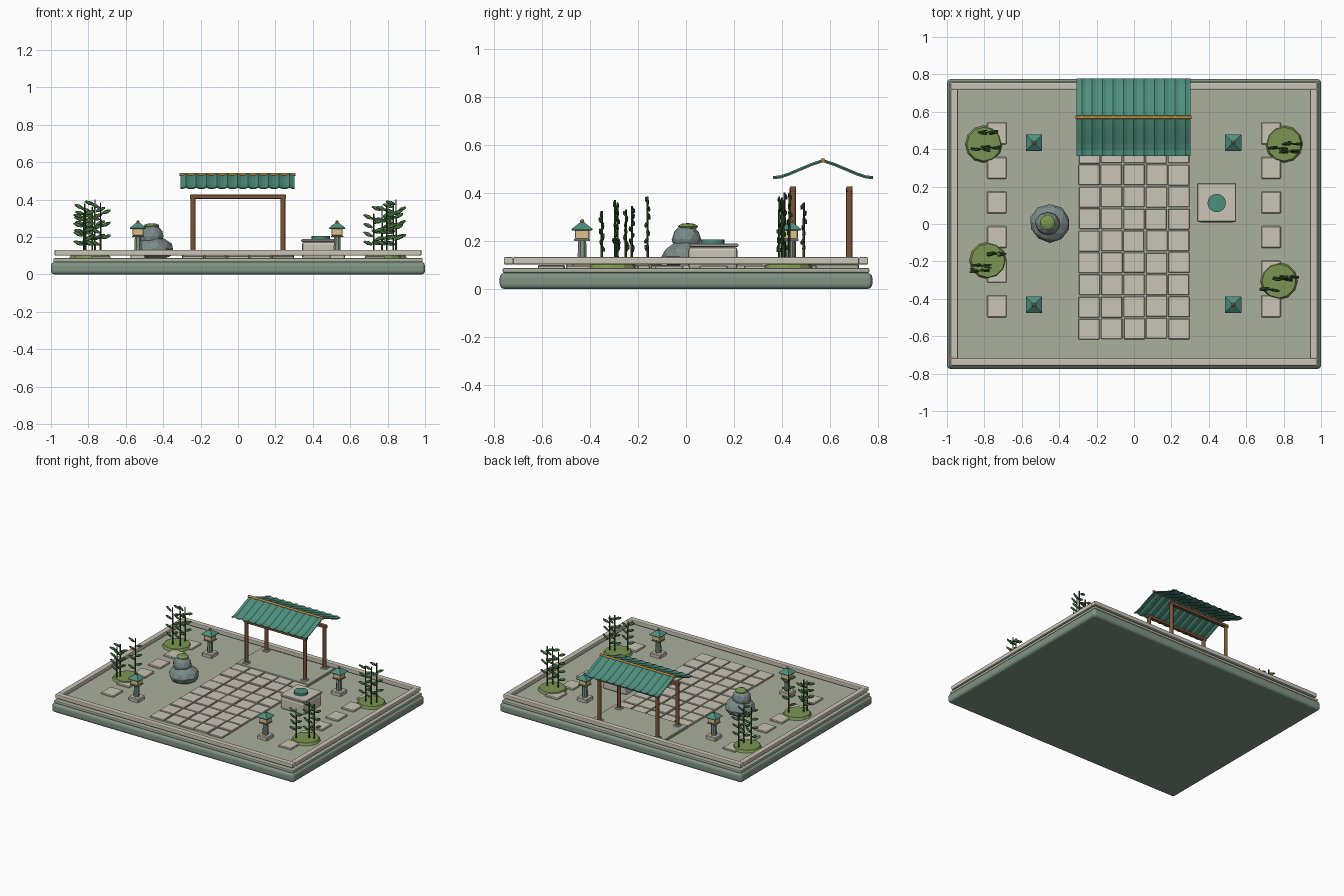
import bpy, bmesh, math, random
from mathutils import Matrix, Vector

if "Cube" in bpy.data.objects:
    bpy.data.objects.remove(bpy.data.objects["Cube"])

random.seed(4)


def mat(name, hexcol):
    m = bpy.data.materials.new(name)
    m.diffuse_color = [(int(hexcol[i:i + 2], 16) / 255) ** 2.2 for i in (0, 2, 4)] + [1]
    m.use_nodes = True
    m.node_tree.nodes["Principled BSDF"].inputs["Base Color"].default_value = m.diffuse_color
    return m


STONE = mat("pale_stone", "c8c3b3")
BASE = mat("green_stone", "7f9484")
GROUND = mat("gravel", "a9ae9b")
ROCK = mat("rock", "7a8a86")
TEAL = mat("teal_tile", "4f8f7d")
WOOD = mat("wood", "7a553a")
GOLD = mat("gold_wood", "b58640")
GLOW = mat("lantern_paper", "dfc08a")
MOSS = mat("moss", "7a9453")
LEAF = mat("leaf", "456f3e")
STEM = mat("stem", "3d5a35")


def finish(name, bm, material, bevel=0, segs=2, smooth=False):
    bmesh.ops.recalc_face_normals(bm, faces=bm.faces)
    me = bpy.data.meshes.new(name)
    bm.to_mesh(me)
    bm.free()
    me.materials.append(material)
    ob = bpy.data.objects.new(name, me)
    bpy.context.collection.objects.link(ob)
    if bevel:
        mod = ob.modifiers.new("bevel", "BEVEL")
        mod.width, mod.segments = bevel, segs
    if smooth:
        bpy.ops.object.select_all(action='DESELECT')
        bpy.context.view_layer.objects.active = ob
        ob.select_set(True)
        bpy.ops.object.shade_smooth_by_angle(angle=math.radians(40))
    return ob


def box(name, x, y, z0, z1, sx, sy, material, bevel=0, segs=2):
    bm = bmesh.new()
    bmesh.ops.create_cube(bm, size=1, matrix=Matrix.Translation((x, y, (z0 + z1) / 2))
                          @ Matrix.Diagonal((sx, sy, z1 - z0, 1)))
    return finish(name, bm, material, bevel, segs)


def cone(name, x, y, z0, z1, r0, r1, n, material, spin=0, smooth=False):
    bm = bmesh.new()
    bmesh.ops.create_cone(bm, cap_ends=True, segments=n, radius1=r0, radius2=r1, depth=z1 - z0,
                          matrix=Matrix.Translation((x, y, (z0 + z1) / 2)) @ Matrix.Rotation(spin, 4, 'Z'))
    return finish(name, bm, material, smooth=smooth)


def rod_x(name, x0, x1, y, z, r, material):
    bm = bmesh.new()
    bmesh.ops.create_cone(bm, cap_ends=True, segments=10, radius1=r, radius2=r, depth=x1 - x0,
                          matrix=Matrix.Translation(((x0 + x1) / 2, y, z)) @ Matrix.Rotation(math.pi / 2, 4, 'Y'))
    return finish(name, bm, material, smooth=True)


def rock(name, loc, size, material, jitter=0.0, sub=2):
    bm = bmesh.new()
    bmesh.ops.create_icosphere(bm, subdivisions=sub, radius=1)
    for v in bm.verts:
        v.co *= 1 + random.uniform(-jitter, jitter)
        v.co = Vector(a * b + c for a, b, c in zip(v.co, size, loc))
    return finish(name, bm, material)


# Base, gravel bed and raised border
G = 0.087
box("base_slab", 0, 0, 0, 0.066, 2, 1.55, BASE, 0.02, 3)
box("gravel_bed", 0, 0, 0.066, G, 1.975, 1.525, GROUND, 0.006)
for s in (-1, 1):
    box("border_long", 0, s * 0.738, 0.101, 0.132, 1.96, 0.04, STONE, 0.006)
    box("border_short", s * 0.961, 0, 0.101, 0.132, 0.04, 1.44, STONE, 0.006)

# Central paving
for i in range(5):
    for j in range(9):
        box("paving_slab", -0.24 + i * 0.12 + random.uniform(-.002, .002),
            -0.56 + j * 0.1175 + random.uniform(-.002, .002), G - 0.005,
            0.099 + random.uniform(-.002, .002), 0.113, 0.11, STONE, 0.003, 1)

# Stepping stones on both sides
for s in (-1, 1):
    for j in range(6):
        box("stepping_stone", s * 0.733, -0.44 + j * 0.185, G - 0.005, 0.098, 0.105, 0.118, STONE, 0.005, 1)

# Gate: platform, posts, beams
box("gate_platform", 0, 0.56, G - 0.005, 0.104, 0.6, 0.32, GROUND, 0.004, 1)
for y in (0.445, 0.68):
    for s in (-1, 1):
        cone("gate_post", s * 0.24, y, 0.1, 0.42, 0.0135, 0.0135, 12, WOOD, smooth=True)
        box("post_foot", s * 0.24, y, 0.1, 0.112, 0.042, 0.042, STONE, 0.003, 1)
    box("gate_beam", 0, y, 0.405, 0.427, 0.515, 0.026, WOOD, 0.004)

# Gate roof: curved profile swept along x with rounded tile ribs
half = [(0, 0.530), (0.05, 0.513), (0.10, 0.492), (0.14, 0.475), (0.175, 0.463), (0.207, 0.459)]
prof = [(0.57 - d, z) for d, z in reversed(half)] + [(0.57 + d, z) for d, z in half[1:]]
bm = bmesh.new()
ribs, per = 11, 6
rows = []
for i in range(ribs * per + 1):
    t = i / (ribs * per)
    lift = 0.007 * max(0, math.cos(2 * math.pi * (t * ribs - 0.5)))
    rows.append([bm.verts.new((-0.307 + 0.61 * t, y, z + lift)) for y, z in prof])
for a, b in zip(rows, rows[1:]):
    for k in range(len(prof) - 1):
        bm.faces.new((a[k], b[k], b[k + 1], a[k + 1]))
roof = finish("gate_roof", bm, TEAL)
sol = roof.modifiers.new("thickness", "SOLIDIFY")
sol.thickness, sol.offset = 0.006, 0
rod_x("roof_ridge", -0.313, 0.308, 0.57, 0.535, 0.009, GOLD)

# Lanterns
for x in (-0.535, 0.53):
    for y in (-0.432, 0.435):
        box("lantern_foot", x, y, G - 0.005, 0.113, 0.082, 0.082, STONE, 0.005, 1)
        cone("lantern_post", x, y, 0.11, 0.205, 0.021, 0.018, 8, BASE, math.pi / 8)
        box("lantern_tray", x, y, 0.2, 0.207, 0.066, 0.066, BASE)
        box("lantern_box", x, y, 0.207, 0.245, 0.06, 0.06, GLOW, 0.003, 1)
        box("lantern_eave", x, y, 0.244, 0.25, 0.087, 0.087, TEAL, 0.002, 1)
        cone("lantern_roof", x, y, 0.25, 0.276, 0.061, 0.014, 4, TEAL, math.pi / 4)
        rock("lantern_finial", (x, y, 0.281), (0.009, 0.009, 0.009), GOLD)

# Stacked boulders with moss cap
rock("boulder_lower", (-0.45, 0.003, 0.135), (0.107, 0.102, 0.065), ROCK, 0.03)
rock("boulder_upper", (-0.462, 0.003, 0.205), (0.066, 0.062, 0.063), ROCK, 0.03)
rock("boulder_moss", (-0.462, 0.008, 0.259), (0.042, 0.042, 0.015), MOSS, 0.03)

# Water basin
box("basin_block", 0.442, 0.112, G - 0.005, 0.175, 0.2, 0.206, STONE, 0.015, 2)
box("basin_lid", 0.442, 0.115, 0.175, 0.189, 0.208, 0.206, STONE, 0.004, 1)
cone("basin_bowl", 0.442, 0.112, 0.188, 0.205, 0.049, 0.049, 16, TEAL, smooth=True)

# Bamboo clumps: moss mound centre, then stems (x, y, top)
clumps = [
    ((-0.803, 0.427), [(-0.78, 0.49, 0.36), (-0.82, 0.40, 0.38), (-0.765, 0.41, 0.40)]),
    ((-0.781, -0.195), [(-0.735, -0.16, 0.385), (-0.815, -0.225, 0.345), (-0.825, -0.25, 0.33)]),
    ((0.803, 0.427), [(0.845, 0.43, 0.40), (0.77, 0.405, 0.37), (0.83, 0.388, 0.385)]),
    ((0.775, -0.305), [(0.795, -0.295, 0.37), (0.725, -0.35, 0.325), (0.83, -0.285, 0.36)]),
]
for (cx, cy), stems in clumps:
    cone("moss_mound", cx, cy, G - 0.005, 0.105, 0.102, 0.09, 12, MOSS)
    for x, y, top in stems:
        cone("bamboo_stem", x, y, 0.095, top, 0.0055, 0.004, 6, STEM)
        # Alternating leaves, flattened and tilted up and outwards
        bm = bmesh.new()
        n = 7
        for k in range(n):
            side = 1 if k % 2 else -1
            z = 0.16 + (top - 0.185) * k / (n - 1)
            rot = (Matrix.Rotation(side * random.uniform(-0.3, 0.3), 4, 'Z')
                   @ Matrix.Rotation(-side * random.uniform(0.25, 0.5), 4, 'Y'))
            bmesh.ops.create_icosphere(
                bm, subdivisions=1, radius=1,
                matrix=Matrix.Translation((x + side * 0.029, y + random.uniform(-.006, .006), z + 0.008))
                @ rot @ Matrix.Diagonal((0.032, 0.007, 0.011, 1)))
        finish("bamboo_leaves", bm, LEAF)
